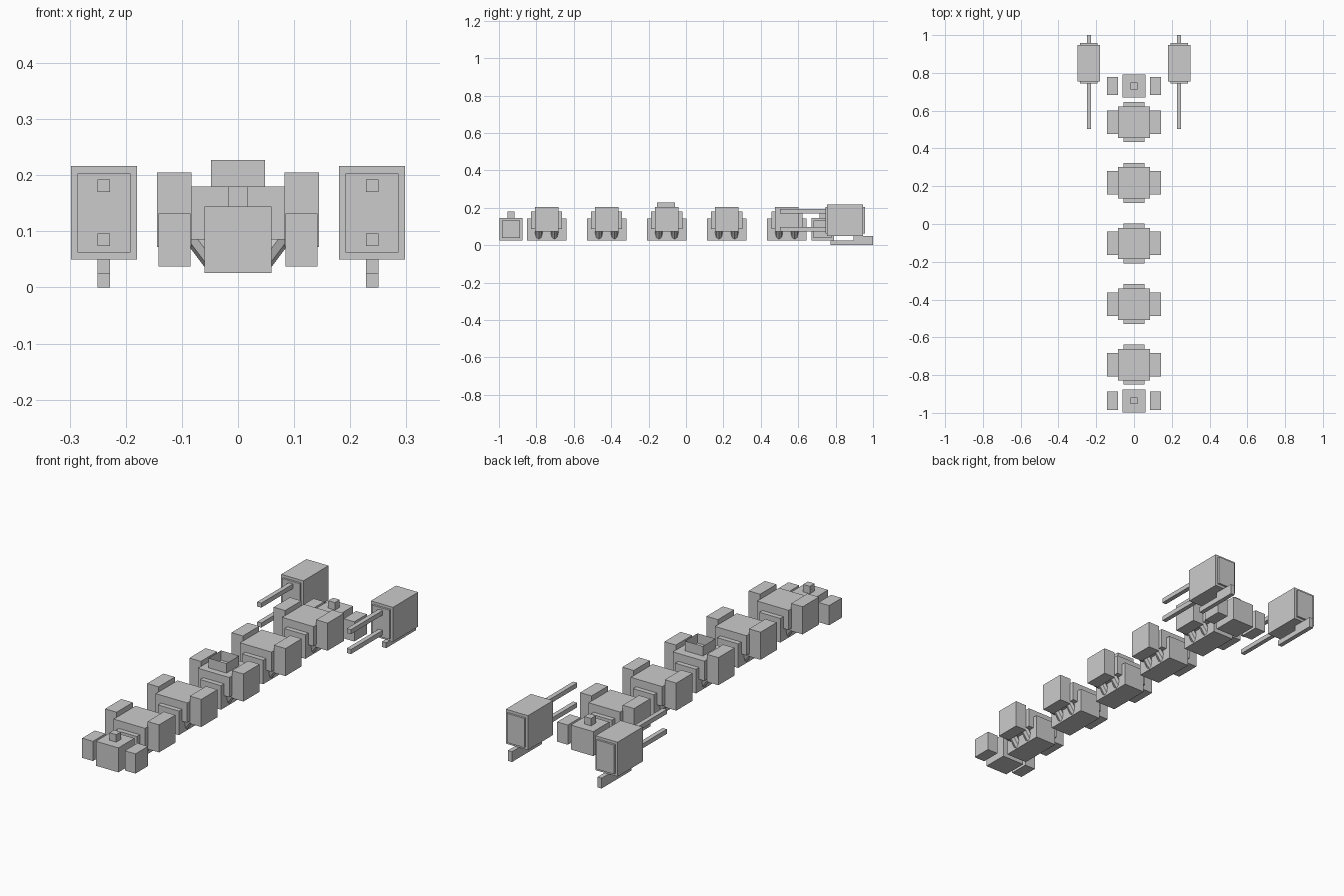
import bpy, bmesh
from math import atan2
from mathutils import Matrix, Vector

cube = bpy.data.objects.get("Cube")
if cube:
    bpy.data.objects.remove(cube, do_unlink=True)


def add_object(name, bm):
    mesh = bpy.data.meshes.new(name)
    bm.to_mesh(mesh)
    bm.free()
    obj = bpy.data.objects.new(name, mesh)
    bpy.context.collection.objects.link(obj)
    return obj


def box(name, xs, ys, zs, open_ends=False):
    """Box between two limits per axis; open_ends leaves only the four walls."""
    low, high = (Vector(p) for p in zip(xs, ys, zs))
    bm = bmesh.new()
    bmesh.ops.create_cube(bm, size=1, matrix=Matrix.Translation((low + high) / 2)
                          @ Matrix.Diagonal((*(high - low), 1)))
    if open_ends:
        bm.normal_update()
        caps = [f for f in bm.faces if abs(f.normal.z) > 0.9]
        bmesh.ops.delete(bm, geom=caps, context='FACES_ONLY')
    return add_object(name, bm)


def around(centre, half):
    return centre - half, centre + half


def mirrored(side, inner, outer):
    return sorted((side * inner, side * outer))


def strut(name, side, y):
    """Slanted rod joining the lower hull to a side block."""
    bm = bmesh.new()
    place = (Matrix.Translation((side * 0.0565, y, 0.0655))
             @ Matrix.Rotation(side * atan2(0.6, 0.8), 4, 'Y'))
    bmesh.ops.create_cone(bm, cap_ends=True, segments=8, radius1=0.02,
                          radius2=0.02, depth=0.07, matrix=place)
    return add_object(name, bm)


SIDES = (("left", 1), ("right", -1))

# Five repeated body segments
for i in range(5):
    y = -0.745 + i * 0.321
    tag = f"segment_{i + 1}"
    box(tag + "_lower_hull", around(0, 0.056), around(y, 0.106), (0.026, 0.142))
    box(tag + "_upper_hull", around(0, 0.084), around(y, 0.083), (0.085, 0.18))
    for label, s in SIDES:
        box(f"{tag}_{label}_side_block", mirrored(s, 0.083, 0.144),
            around(y, 0.062), (0.072, 0.205))
        for end, offset in (("front", -0.042), ("rear", 0.042)):
            strut(f"{tag}_{label}_{end}_strut", s, y + offset)

# Open-topped hatch on the middle segment
box("hatch_walls", around(0, 0.048), around(-0.108, 0.048), (0.18, 0.227), open_ends=True)

# Smaller end units
for tag, y in (("front_end", -0.936), ("rear_end", 0.731)):
    box(tag + "_hull", around(0, 0.06), around(y, 0.061), (0.026, 0.144))
    box(tag + "_knob", around(0, 0.018), around(y, 0.018), (0.144, 0.18))
    for label, s in SIDES:
        box(f"{tag}_{label}_block", mirrored(s, 0.085, 0.142),
            around(y, 0.048), (0.037, 0.132))

# Rear side pods with twin rods and an L-shaped foot
for label, s in SIDES:
    x = s * 0.239
    box(label + "_pod_shell", around(x, 0.059), (0.755, 0.947), (0.05, 0.216))
    box(label + "_pod_core", around(x, 0.047), (0.745, 0.957), (0.062, 0.203))
    for level, z in (("upper", 0.181), ("lower", 0.085)):
        box(f"{label}_{level}_rod", around(x, 0.011), (0.503, 0.76), around(z, 0.011))
    box(label + "_foot_bar", around(x, 0.011), (0.772, 0.895), (0, 0.026))
    box(label + "_foot_heel", around(x, 0.011), (0.895, 1.0), (0, 0.05))
